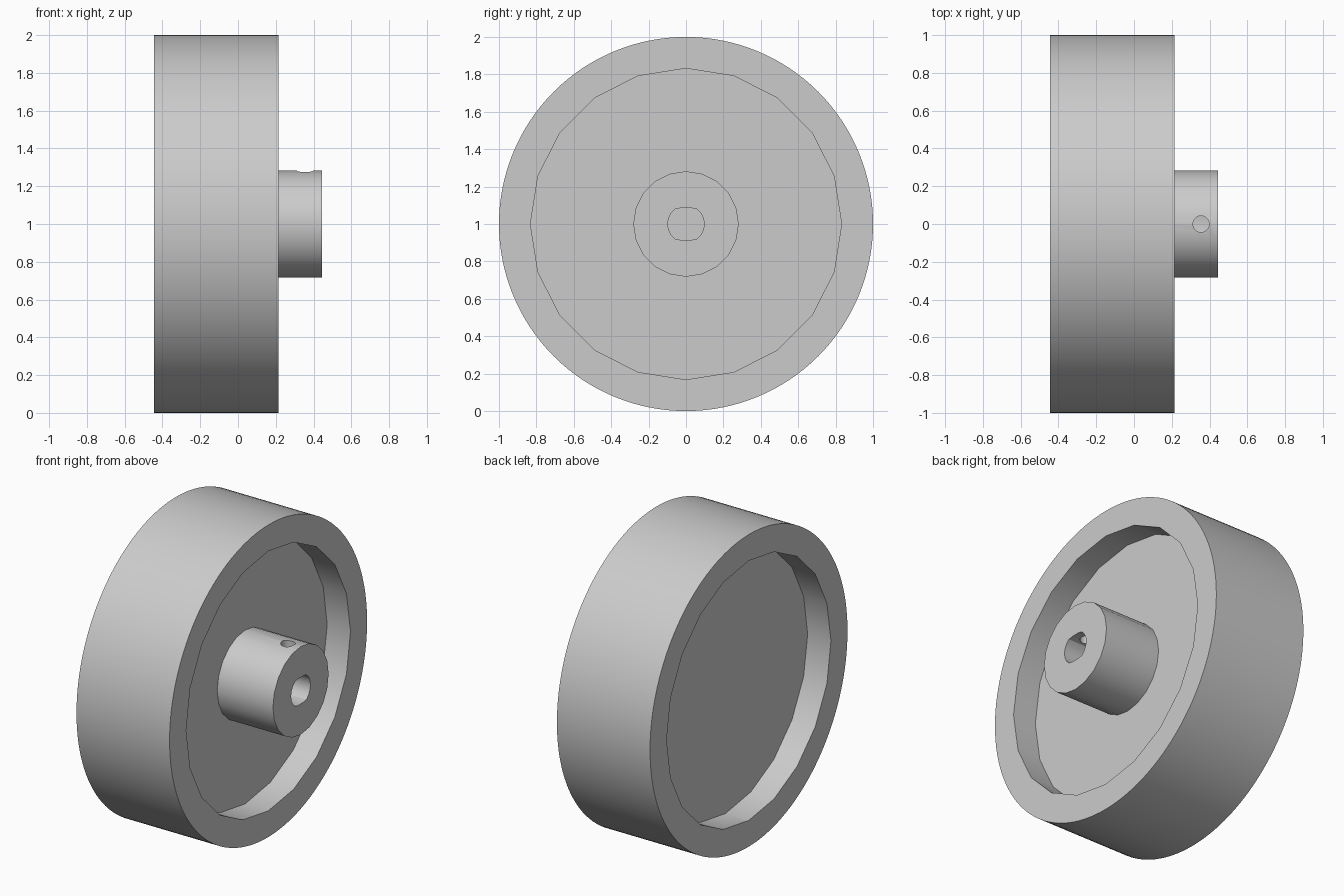
import bpy, bmesh, math
from math import pi, cos, sin

old = bpy.data.objects.get("Cube")
if old:
    bpy.data.objects.remove(old, do_unlink=True)

grey = bpy.data.materials.new("plain grey")
grey.use_nodes = True
colour = (0.6, 0.6, 0.6, 1)
grey.diffuse_color = colour
grey.node_tree.nodes["Principled BSDF"].inputs["Base Color"].default_value = colour

AXLE_Z = 1.0
WHEEL_LEFT, WHEEL_RIGHT = -0.445, 0.215
RECESS = 0.165
HUB_END = 0.445


def prism(name, outline, x0, x1):
    """Extrude a (y, z) outline along x, around the axle."""
    bm = bmesh.new()
    base = bm.faces.new([bm.verts.new((x0, y, z + AXLE_Z)) for y, z in outline])
    side = bmesh.ops.extrude_face_region(bm, geom=[base])["geom"]
    moved = [v for v in side if isinstance(v, bmesh.types.BMVert)]
    bmesh.ops.translate(bm, verts=moved, vec=(x1 - x0, 0, 0))
    bmesh.ops.recalc_face_normals(bm, faces=bm.faces)
    mesh = bpy.data.meshes.new(name)
    bm.to_mesh(mesh)
    bm.free()
    mesh.materials.append(grey)
    obj = bpy.data.objects.new(name, mesh)
    bpy.context.collection.objects.link(obj)
    return obj


def circle(radius, sides):
    return [(radius * sin(2 * pi * i / sides), radius * cos(2 * pi * i / sides))
            for i in range(sides)]


def activate(obj):
    bpy.ops.object.select_all(action='DESELECT')
    obj.select_set(True)
    bpy.context.view_layer.objects.active = obj


def combine(obj, other, operation):
    """Apply a boolean and discard the helper."""
    activate(obj)
    mod = obj.modifiers.new("bool", 'BOOLEAN')
    mod.operation, mod.object, mod.solver = operation, other, 'EXACT'
    bpy.ops.object.modifier_apply(modifier=mod.name)
    bpy.data.objects.remove(other, do_unlink=True)


def smooth(obj):
    activate(obj)
    bpy.ops.object.shade_smooth_by_angle(angle=math.radians(30))


# Wheel: round tread with a coarser recess in each side
wheel = prism("wheel", circle(1.0, 128), WHEEL_LEFT, WHEEL_RIGHT)
floor_left, floor_right = WHEEL_LEFT + RECESS, WHEEL_RIGHT - RECESS
for x0, x1 in ((WHEEL_LEFT - 0.1, floor_left), (floor_right, WHEEL_RIGHT + 0.1)):
    combine(wheel, prism("recess", circle(0.832, 20), x0, x1), 'DIFFERENCE')
smooth(wheel)

# Hub: stub on the right, with a two-flat shaft bore
hub = prism("hub", circle(0.282, 20), floor_right - 0.01, HUB_END)
bore = [(y, max(-0.085, min(0.085, z))) for y, z in circle(0.098, 20)
        if abs(z) < 0.095]
combine(hub, prism("bore", bore, floor_right, HUB_END + 0.1), 'DIFFERENCE')

# Set screw hole, from the top of the hub down into the bore
bpy.ops.mesh.primitive_cylinder_add(vertices=20, radius=0.043, depth=0.3,
                                    location=(0.355, 0, AXLE_Z + 0.2))
combine(hub, bpy.context.object, 'DIFFERENCE')
smooth(hub)
